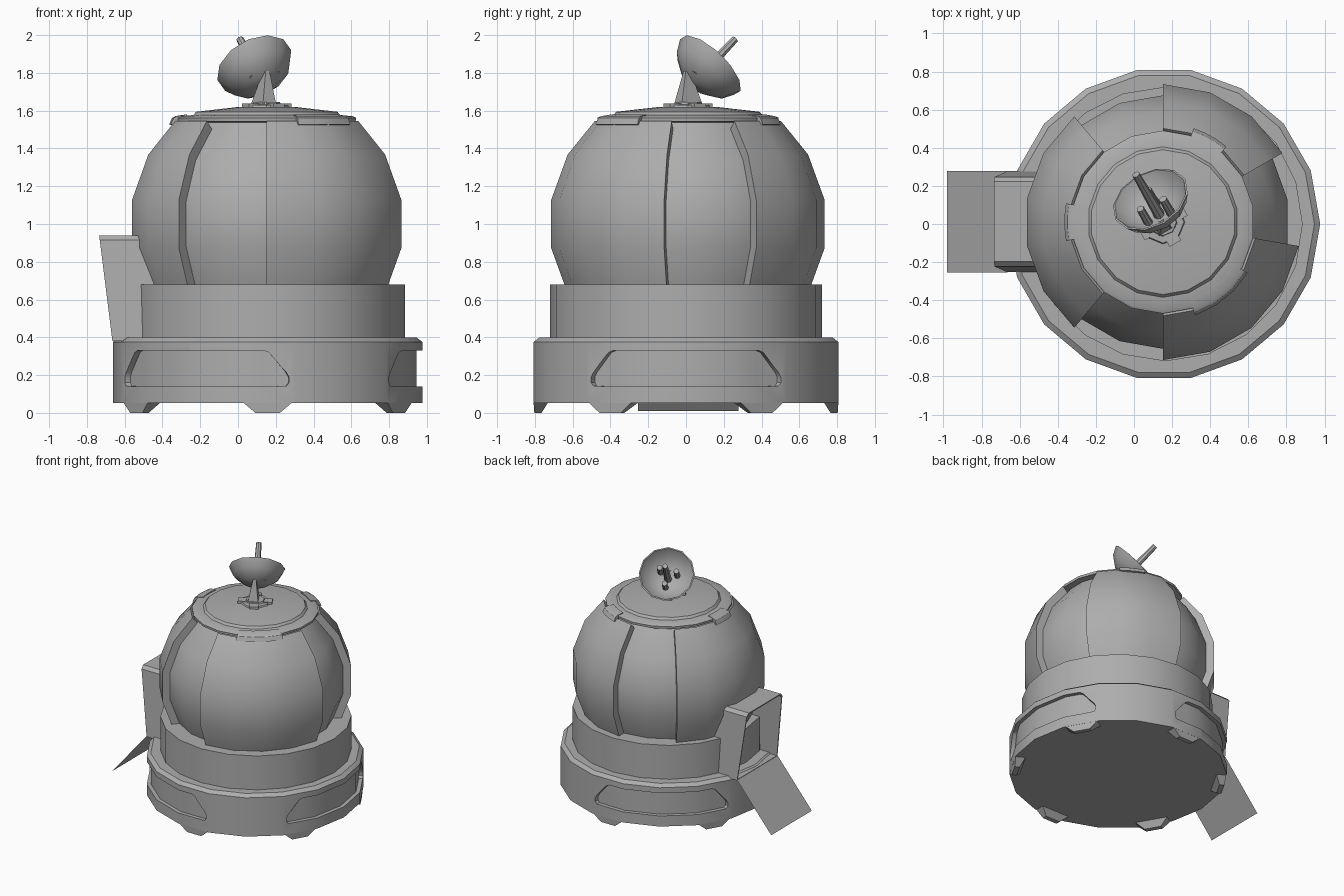
import bpy, bmesh
from math import sin, cos, pi, radians
from mathutils import Vector

if "Cube" in bpy.data.objects:
    bpy.data.objects.remove(bpy.data.objects["Cube"])

CX = 0.157
BODY, BALL = (CX, 0, 0), (CX - 0.005, 0.01, 0)

GREY = bpy.data.materials.new("dark_grey")
GREY.diffuse_color = (0.42, 0.42, 0.42, 1)
GREY.use_nodes = True
GREY.node_tree.nodes["Principled BSDF"].inputs["Base Color"].default_value = GREY.diffuse_color


def finish(name, bm):
    bmesh.ops.remove_doubles(bm, verts=bm.verts, dist=1e-5)
    bmesh.ops.recalc_face_normals(bm, faces=bm.faces)
    me = bpy.data.meshes.new(name)
    bm.to_mesh(me)
    bm.free()
    me.materials.append(GREY)
    ob = bpy.data.objects.new(name, me)
    bpy.context.collection.objects.link(ob)
    return ob


def loft(name, loops, cyclic=False, caps=True):
    """Bridge point loops of equal length."""
    bm = bmesh.new()
    rows = [[bm.verts.new(p) for p in lp] for lp in loops]
    pairs = list(zip(rows, rows[1:])) + ([(rows[-1], rows[0])] if cyclic else [])
    for a, b in pairs:
        for i in range(len(a)):
            j = (i + 1) % len(a)
            bm.faces.new((a[i], a[j], b[j], b[i]))
    if caps and not cyclic:
        bm.faces.new(rows[0][::-1])
        bm.faces.new(rows[-1])
    return finish(name, bm)


def ring(r, z, c, n, off):
    return [(c[0] + r * cos(radians(off) + 2 * pi * i / n),
             c[1] + r * sin(radians(off) + 2 * pi * i / n), c[2] + z) for i in range(n)]


def turned(name, profile, c, n=18, off=0, cyclic=False):
    return loft(name, [ring(r, z, c, n, off) for r, z in profile], cyclic)


def sector(name, profile, c, angles):
    """Closed (r, z) profile swept through the given angles, ends capped."""
    return loft(name, [[(c[0] + r * cos(radians(a)), c[1] + r * sin(radians(a)), c[2] + z)
                        for r, z in profile] for a in angles])


# Base drum with three recessed side panels
base = turned("base_drum", [(0.76, 0.052), (0.82, 0.052), (0.82, 0.375), (0.79, 0.398), (0.6, 0.398)], BODY)
bpy.context.view_layer.objects.active = base


def facet_r(r, a):
    return r * cos(pi / 18) / cos(radians(a % 20 - 10))


outline = [(-38, .16, .19), (-37, .142, .215), (-30.5, .14, .32), (-28.5, .14, .33), (-20, .14, .33), (0, .14, .33),
           (20, .14, .33), (28.5, .14, .33), (30.5, .14, .32), (37, .142, .215), (38, .16, .19)]
for k in range(3):
    loops = []
    for a, lo, hi in outline:
        t = radians(a + 120 * k)
        loops.append([(CX + r * cos(t), r * sin(t), z) for r, z in
                      ((facet_r(.788, a), lo), (.9, lo), (.9, hi), (facet_r(.788, a), hi))])
    cutter = loft(f"panel_cutter_{k}", loops)
    cutter.hide_render = True
    mod = base.modifiers.new("recess", 'BOOLEAN')
    mod.operation, mod.solver, mod.object = 'DIFFERENCE', 'EXACT', cutter
    bpy.ops.object.modifier_apply(modifier=mod.name)
    bpy.data.objects.remove(cutter)

# Feet
for k in range(6):
    t = radians(30 + 60 * k)
    u, v = Vector((cos(t), sin(t), 0)), Vector((-sin(t), cos(t), 0))
    o = Vector((CX, 0, 0))

    def quad(r0, r1, w, z):
        return [o + u * r + v * s + Vector((0, 0, z)) for r, s in ((r0, -w), (r1, -w), (r1, w), (r0, w))]
    loft(f"foot_{k}", [quad(.765, .803, .065, 0), quad(.73, .807, .13, .055)])

# Collar and ball
turned("collar", [(.72, .38), (.72, .68), (.55, .68), (.55, .38)], (.165, 0, 0), n=20, cyclic=True)


def arc(rad, lats):
    return [(rad * cos(radians(a)), 1 + rad * sin(radians(a))) for a in lats]


turned("inner_ball", arc(.675, (-30, -10, 10, 30, 48)) + [(.42, 1.55)], BALL, off=10)
shell = arc(.735, (-30, -10, 10, 30, 48)) + arc(.65, (48, 30, 10, -10, -30))
for k, (a, b) in enumerate(((30, 90), (130, 230), (270, 350))):
    sector(f"shell_panel_{k}", shell, BALL, range(a, b + 1, 20))

# Cap with three tabs
turned("top_cap", [(.42, 1.535), (.478, 1.543), (.48, 1.562), (.465, 1.57), (.395, 1.577),
                   (.38, 1.594), (.15, 1.62)], BALL, off=10)
tab = [(.43, 1.58), (.485, 1.571), (.503, 1.56), (.518, 1.527), (.50, 1.523), (.43, 1.555)]
for k, (m, w) in enumerate(((61, 11), (180, 11), (309, 20))):
    sector(f"cap_tab_{k}", tab, BALL, (m - w, m - w / 3, m + w / 3, m + w))

# Antenna hub and strut
turned("antenna_hub", [(.12, 1.61), (.11, 1.63), (.075, 1.632), (.07, 1.645)], BALL, n=8)


def slab(c, a, b, ang, z):
    u, v = Vector((cos(ang), sin(ang), 0)), Vector((-sin(ang), cos(ang), 0))
    return [Vector((c[0], c[1], z)) + u * a * s + v * b * t for s, t in ((-1, -1), (1, -1), (1, 1), (-1, 1))]


AZ = radians(120)
for k in range(2):
    loft(f"hub_prong_{k}", [slab(BALL, .13, .035, AZ + k * pi / 2, z) for z in (1.61, 1.638)])
loft("antenna_strut", [slab((.135, .012), .063, .04, AZ, 1.635), slab((.15, .005), .014, .012, AZ, 1.81)])

# Dish with feed rods, aimed up and back
AXIS = Vector((-.37, .64, .67)).normalized()
Q = AXIS.to_track_quat('Z', 'Y').to_matrix().to_4x4()
Q.translation = Vector((.141, .034, 1.742))
parts = [turned("dish", [(.001, 0), (.1, .022), (.178, .08), (.213, .148), (.203, .15),
                         (.168, .09), (.09, .036), (.001, .015)], (0, 0, 0), n=12),
         turned("feed_rod", [(.03, .01), (.02, .352)], (0, 0, 0), n=8)]
for k in range(3):
    t = radians(-100 + 120 * k)
    parts.append(turned(f"short_rod_{k}", [(.024, .02), (.021, .15)], (.075 * cos(t), .075 * sin(t), 0), n=8))
for p in parts:
    p.matrix_world = Q

# Doorway hood: hollow, leaning outward, narrower at the top
CY = 0.012


def arch(bot, mid, top, wb, wm, wt, x=None):
    pts = [(-wb, bot), (wb, bot), (wm, mid), (wt, top), (-wt, top), (-wm, mid)]
    return [(-.665 - (z - .38) * .125 if x is None else x, CY + y, z) for y, z in pts]


outer, inner = (.38, .915, .94, .265, .235, .21), (.388, .907, .93, .257, .227, .203)
loft("doorway", [arch(*outer, x=-.40), arch(*outer), arch(*inner), arch(*inner, x=-.45)])

# Ramp: a thin sheet
bm = bmesh.new()
bm.faces.new([bm.verts.new(p) for p in ((-.98, CY - .267, .01), (-.665, CY - .267, .385),
                                        (-.665, CY + .267, .385), (-.98, CY + .267, .01))])
finish("ramp", bm)

# Smooth shading with sharp edges kept
bpy.context.view_layer.update()
bpy.ops.object.select_all(action='SELECT')
bpy.context.view_layer.objects.active = base
bpy.ops.object.shade_smooth_by_angle(angle=radians(32))
